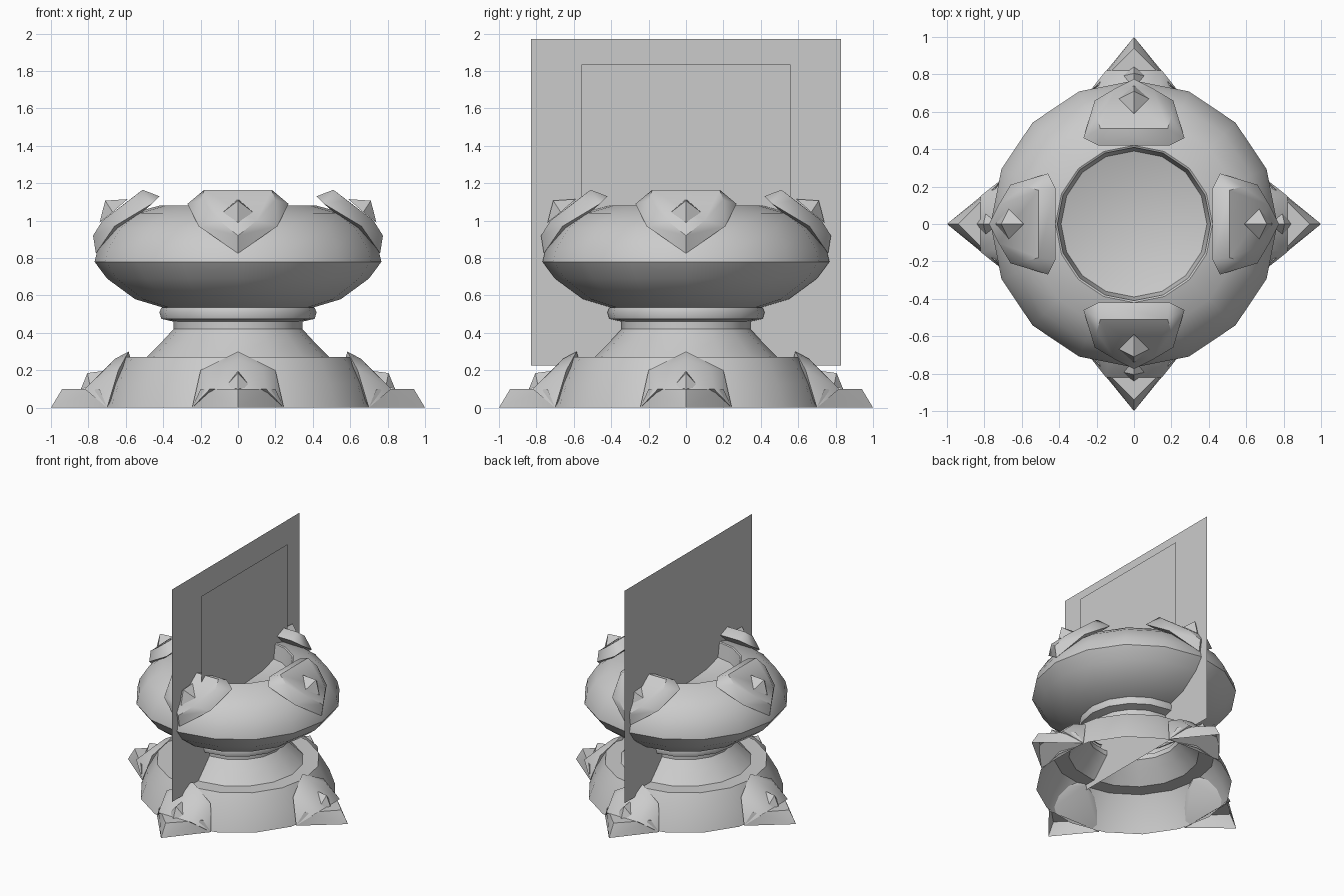
import bpy, bmesh, math
from mathutils import Matrix, Vector

if "Cube" in bpy.data.objects:
    bpy.data.objects.remove(bpy.data.objects["Cube"], do_unlink=True)

stone = bpy.data.materials.new("light grey")
stone.use_nodes = True
GREY = (0.6, 0.6, 0.6, 1)
stone.diffuse_color = GREY
stone.node_tree.nodes["Principled BSDF"].inputs["Base Color"].default_value = GREY


def add_object(name, bm, angle=40):
    mesh = bpy.data.meshes.new(name)
    bm.to_mesh(mesh)
    bm.free()
    mesh.materials.append(stone)
    obj = bpy.data.objects.new(name, mesh)
    bpy.context.collection.objects.link(obj)
    bpy.ops.object.select_all(action="DESELECT")
    obj.select_set(True)
    bpy.context.view_layer.objects.active = obj
    bpy.ops.object.shade_smooth_by_angle(angle=math.radians(angle))
    return obj


def lathe(name, profile, sides=16):
    """Turn a (radius, height) profile around z, outside faces outward."""
    bm = bmesh.new()
    rings = []
    for r, z in profile:
        if r == 0:
            rings.append([bm.verts.new((0, 0, z))] * sides)
            continue
        turns = [math.tau * i / sides for i in range(sides)]
        rings.append([bm.verts.new((r * math.cos(t), r * math.sin(t), z)) for t in turns])
    for low, high in zip(rings, rings[1:]):
        for i in range(sides):
            j = (i + 1) % sides
            corners = [low[i], low[j], high[j], high[i]]
            bm.faces.new(list(dict.fromkeys(corners)))
    return add_object(name, bm)


def hull(bm, points):
    """Convex solid from (half width, radius, height); widths are mirrored."""
    verts = []
    for w, r, z in points:
        for side in ([1, -1] if w else [0]):
            verts.append(bm.verts.new((w * side, -r, z)))
    result = bmesh.ops.convex_hull(bm, input=verts)
    loose = [v for v in verts if v.is_valid and not v.link_faces]
    bmesh.ops.delete(bm, geom=loose, context="VERTS")


def four_around(name, solids, open_bottom=False):
    """Make the same ornament at the front, left, back and right."""
    for i, place in enumerate(("front", "left", "back", "right")):
        bm = bmesh.new()
        for points in solids:
            hull(bm, points)
        bmesh.ops.recalc_face_normals(bm, faces=bm.faces)
        bmesh.ops.dissolve_limit(bm, angle_limit=0.02, verts=bm.verts, edges=bm.edges)
        if open_bottom:
            under = [f for f in bm.faces if all(v.co.z < 0.001 for v in f.verts)]
            bmesh.ops.delete(bm, geom=under, context="FACES_ONLY")
        bm.transform(Matrix.Rotation(i * math.pi / 2, 4, "Z"))
        add_object(f"{place}_{name}", bm)


# Hollow foot with a shelf, then the flared neck and its collar
lathe("base", [(0.735, 0), (0.69, 0.13), (0.61, 0.27), (0.49, 0.27)])
lathe("neck", [(0.49, 0.27), (0.40, 0.36), (0.345, 0.42), (0.345, 0.46),
               (0.41, 0.475), (0.42, 0.51), (0.41, 0.535)])

# Rounded bowl with a shallow floor
lathe("bowl", [(0.40, 0.535), (0.55, 0.58), (0.70, 0.69), (0.767, 0.78),
               (0.75, 0.85), (0.68, 0.96), (0.57, 1.04), (0.42, 1.08),
               (0.41, 1.075), (0.39, 0.96), (0.25, 0.92), (0, 0.90)])

# Shield-shaped clasps over the rim, each with a small stud
clasp = [(0.19, 0.42, 1.13), (0.27, 0.46, 1.09), (0.21, 0.66, 0.97), (0, 0.76, 0.825),
         (0.18, 0.51, 1.165), (0.20, 0.58, 1.11), (0.10, 0.725, 1.0), (0, 0.775, 0.92)]
clasp_stud = [(0, 0.71, 1.107), (0, 0.59, 1.115), (0.08, 0.67, 1.045), (0, 0.74, 0.99)]
four_around("rim_clasp", [clasp, clasp_stud])

# Pointed feet: low toe, raised shield behind it and a stud
toe = [(0, 1.0, 0), (0.245, 0.70, 0), (0, 0.94, 0.10), (0.20, 0.74, 0.10)]
shield = [(0.245, 0.70, 0), (0.15, 0.82, 0.10), (0.20, 0.64, 0.20), (0, 0.585, 0.30),
          (0, 0.66, 0.26), (0.13, 0.70, 0.215), (0, 0.57, 0.25)]
toe_stud = [(0, 0.805, 0.185), (0, 0.69, 0.20), (0.07, 0.79, 0.11), (0, 0.84, 0.10)]
four_around("foot", [toe, shield, toe_stud], open_bottom=True)

# Two upright cards standing through the bowl
for name, x, half, low, high in (("large_flame_card", -0.02, 0.83, 0.225, 1.97),
                                 ("small_flame_card", 0.06, 0.56, 0.65, 1.835)):
    bm = bmesh.new()
    corners = [(x, -half, low), (x, half, low), (x, half, high), (x, -half, high)]
    bm.faces.new([bm.verts.new(c) for c in corners])
    add_object(name, bm)
